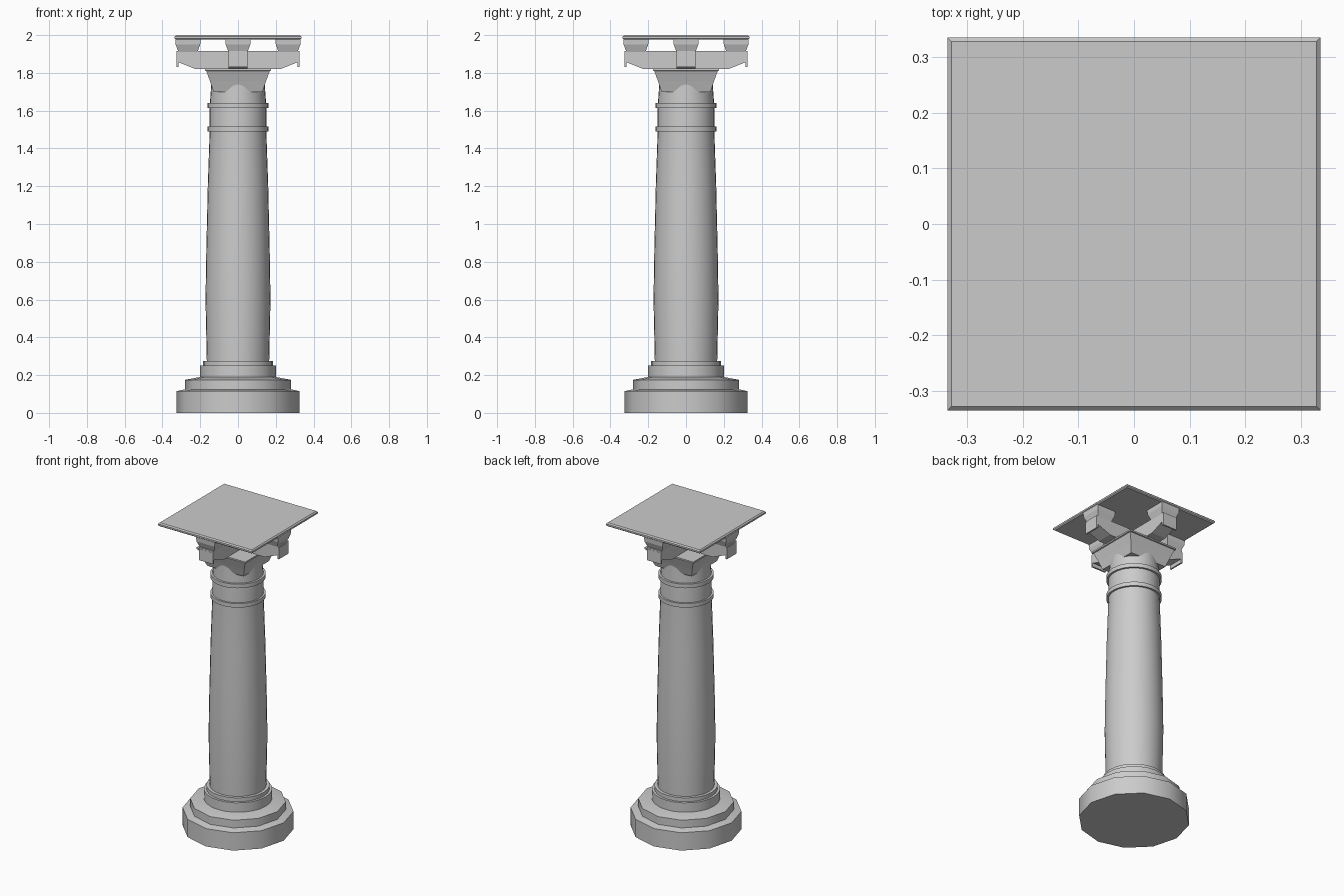
import bpy, bmesh, math
from mathutils import Matrix

cube = bpy.data.objects.get("Cube")
if cube:
    bpy.data.objects.remove(cube)

stone = bpy.data.materials.new("grey stone")
stone.use_nodes = True
GREY = (0.6, 0.6, 0.6, 1)
stone.diffuse_color = GREY
stone.node_tree.nodes["Principled BSDF"].inputs["Base Color"].default_value = GREY


def finish(name, bm, smooth=None):
    bmesh.ops.recalc_face_normals(bm, faces=bm.faces)
    mesh = bpy.data.meshes.new(name)
    bm.to_mesh(mesh)
    bm.free()
    obj = bpy.data.objects.new(name, mesh)
    bpy.context.collection.objects.link(obj)
    mesh.materials.append(stone)
    if smooth:
        bpy.ops.object.select_all(action="DESELECT")
        obj.select_set(True)
        bpy.context.view_layer.objects.active = obj
        bpy.ops.object.shade_smooth_by_angle(angle=math.radians(smooth))
    return obj


def stack(name, profile, sides, turn=0.0, smooth=None, scale=1.0):
    """Closed solid of regular rings, given as (radius, height) pairs."""
    bm = bmesh.new()
    rings = []
    for r, z in profile:
        angles = [turn + math.tau * i / sides for i in range(sides)]
        rings.append([bm.verts.new((scale * r * math.cos(a), scale * r * math.sin(a), z))
                      for a in angles])
    for low, high in zip(rings, rings[1:]):
        for i in range(sides):
            j = (i + 1) % sides
            bm.faces.new((low[i], low[j], high[j], high[i]))
    bm.faces.new(rings[0])
    bm.faces.new(rings[-1])
    return finish(name, bm, smooth)


def square_stack(name, profile):
    """Stack of squares, given as (half width, height) pairs."""
    return stack(name, profile, 4, math.pi / 4, scale=math.sqrt(2))


def extrude_xz(name, outline, half_width):
    """Outline in x and z, extruded along y."""
    bm = bmesh.new()
    face = bm.faces.new([bm.verts.new((x, -half_width, z)) for x, z in outline])
    new = bmesh.ops.extrude_face_region(bm, geom=[face])["geom"]
    verts = [v for v in new if isinstance(v, bmesh.types.BMVert)]
    bmesh.ops.translate(bm, verts=verts, vec=(0, 2 * half_width, 0))
    return finish(name, bm)


# Stepped base
stack("base", [(0.325, 0), (0.325, 0.115), (0.28, 0.125), (0.28, 0.175),
               (0.2, 0.19)], 12, smooth=35)
stack("base_collar", [(0.2, 0.18), (0.2, 0.25), (0.185, 0.25), (0.185, 0.275)],
      24, smooth=35)

# Swelling shaft with two neck rings
stack("shaft", [(0.165, 0.26), (0.172, 0.6), (0.168, 0.85), (0.16, 1.2), (0.15, 1.49),
                (0.15, 1.62), (0.143, 1.72), (0.143, 1.8)], 32, smooth=35)
for name, z in (("lower_neck_ring", 1.49), ("upper_neck_ring", 1.615)):
    stack(name, [(0.162, z), (0.162, z + 0.026)], 32, smooth=35)

# Cushion that turns the round shaft into a square
square_stack("cushion", [(0.13, 1.7), (0.148, 1.755), (0.168, 1.81), (0.175, 1.812),
                         (0.175, 1.822)])

# Crossed bracket arms
half_arm = [(0.225, 1.82), (0.325, 1.86), (0.325, 1.915)]
outline = half_arm + [(-x, z) for x, z in reversed(half_arm)]
for name, turn in (("side_arms", 0), ("front_back_arms", 90)):
    arm = extrude_xz(name, outline, 0.05)
    arm.rotation_euler.z = math.radians(turn)

# Bearing block and hanging end plate on every arm
for i, side in enumerate(("left", "back", "right", "front")):
    turn = Matrix.Rotation(i * math.pi / 2, 4, "Z")
    block = square_stack(side + "_block", [(0.05, 1.91), (0.065, 1.95), (0.067, 1.98)])
    block.matrix_world = turn @ Matrix.Translation((0.265, 0, 0))
    plate = extrude_xz(side + "_end_plate", [(0.316, 1.832), (0.326, 1.832),
                                             (0.326, 1.905), (0.316, 1.905)], 0.05)
    plate.matrix_world = turn

# Square top slab
square_stack("top_slab", [(0.328, 1.977), (0.335, 1.983), (0.335, 1.993), (0.328, 2.0)])
